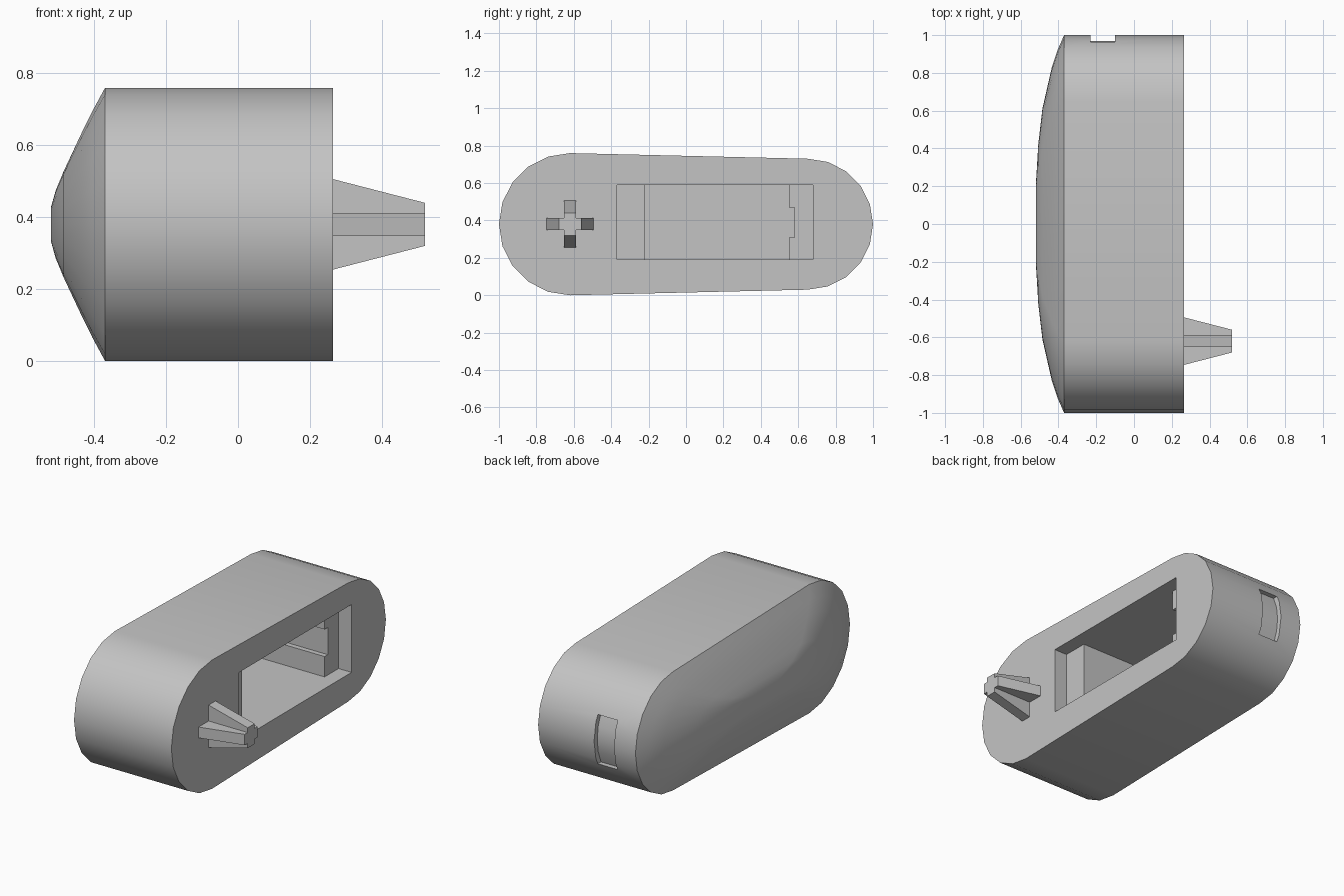
import bpy, bmesh, math

if "Cube" in bpy.data.objects:
    bpy.data.objects.remove(bpy.data.objects["Cube"], do_unlink=True)

MID = 0.38  # height of the long axis

grey = bpy.data.materials.new("plain_grey")
grey.use_nodes = True
grey.diffuse_color = (0.55, 0.55, 0.55, 1)
grey.node_tree.nodes["Principled BSDF"].inputs["Base Color"].default_value = (0.55, 0.55, 0.55, 1)


def loft(name, rings):
    """Closed solid through rings of (x, y, z) points."""
    bm = bmesh.new()
    loops = [[bm.verts.new(p) for p in ring] for ring in rings]
    n = len(loops[0])
    for a, b in zip(loops, loops[1:]):
        for i in range(n):
            j = (i + 1) % n
            bm.faces.new((a[i], a[j], b[j], b[i]))
    bm.faces.new(loops[0])
    bm.faces.new(loops[-1])
    bmesh.ops.recalc_face_normals(bm, faces=bm.faces)
    mesh = bpy.data.meshes.new(name)
    bm.to_mesh(mesh)
    bm.free()
    obj = bpy.data.objects.new(name, mesh)
    bpy.context.collection.objects.link(obj)
    mesh.materials.append(grey)
    return obj


def prism(name, x0, x1, outline):
    return loft(name, [[(x, y, z) for y, z in outline] for x in (x0, x1)])


def box(name, x, y, z):
    return prism(name, x[0], x[1], [(y[0], z[0]), (y[1], z[0]), (y[1], z[1]), (y[0], z[1])])


def arc(cy, r, start, end, steps):
    angles = [math.radians(start + (end - start) * i / steps) for i in range(steps + 1)]
    return [(cy + r * math.cos(a), MID + r * math.sin(a)) for a in angles]


def combine(target, other, operation):
    mod = target.modifiers.new(operation.title(), "BOOLEAN")
    mod.operation = operation
    mod.solver = "EXACT"
    mod.object = other
    bpy.ops.object.select_all(action="DESELECT")
    bpy.context.view_layer.objects.active = target
    target.select_set(True)
    bpy.ops.object.modifier_apply(modifier=mod.name)
    bpy.data.objects.remove(other, do_unlink=True)


# Case: slightly tapered rounded outline, with a domed back
outline = arc(0.65, 0.35, -90, 90, 10) + arc(-0.62, 0.38, 90, 270, 10)
sections = [(0.265, 1, 1), (-0.37, 1, 1), (-0.405, 0.92, 0.83), (-0.435, 0.83, 0.67),
            (-0.485, 0.61, 0.39), (-0.507, 0.42, 0.25), (-0.52, 0.2, 0.13)]
case = loft("case", [[(x, y * sy, MID + (z - MID) * sz) for y, z in outline]
                     for x, sy, sz in sections])

# Stepped pocket with a notch in its end wall
height = (0.19, 0.59)
combine(case, box("ledge_cutter", (0.18, 0.4), (-0.37, 0.68), height), "DIFFERENCE")
combine(case, box("pocket_cutter", (-0.3, 0.3), (-0.22, 0.55), height), "DIFFERENCE")
combine(case, box("notch_cutter", (-0.3, 0.3), (0.5, 0.58), (0.31, 0.47)), "DIFFERENCE")

# Curved port recess in the rounded end
recess = arc(0.65, 0.32, -27, 27, 4)
recess = [(1.1, recess[0][1])] + recess + [(1.1, recess[-1][1])]
combine(case, prism("port_cutter", -0.23, -0.1, recess[::-1]), "DIFFERENCE")

bpy.ops.object.select_all(action="DESELECT")
case.select_set(True)
bpy.context.view_layer.objects.active = case
bpy.ops.object.shade_smooth_by_angle(angle=math.radians(30))


# Tapered cross-shaped peg
def cross(x, reach, half=0.032):
    corners = [(reach, -half), (reach, half), (half, half)]
    points = []
    for quarter in range(4):
        for a, b in corners:
            for _ in range(quarter):
                a, b = -b, a
            points.append((x, a - 0.62, b + MID))
    return points


loft("cross_peg", [cross(0.26, 0.127), cross(0.52, 0.06)])
